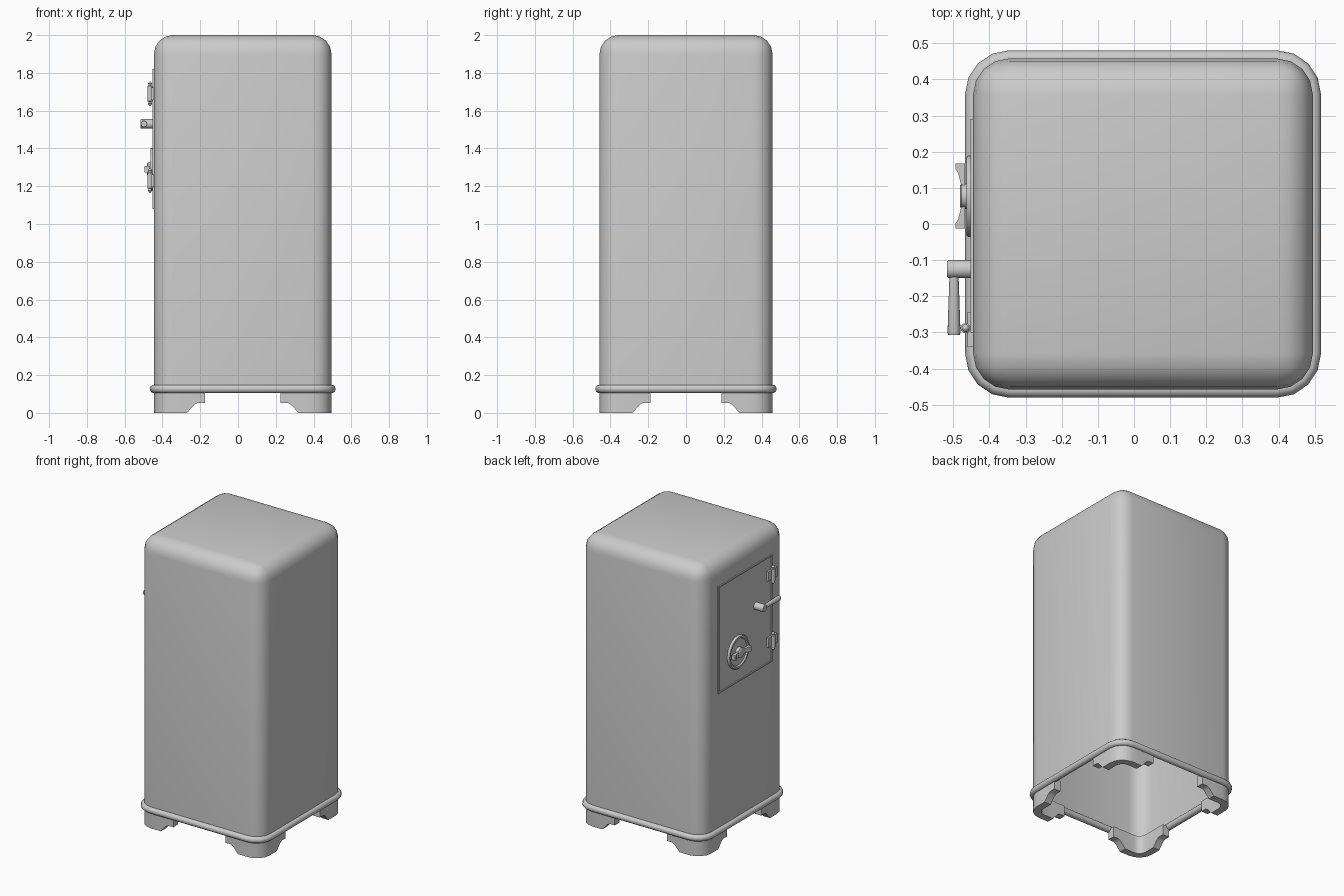
import bpy, bmesh, math
from mathutils import Matrix, Vector

cube = bpy.data.objects.get("Cube")
if cube:
    bpy.data.objects.remove(cube)

grey = bpy.data.materials.new("painted grey metal")
grey.use_nodes = True
GREY = (0.6, 0.6, 0.6, 1)
grey.diffuse_color = GREY
grey.node_tree.nodes["Principled BSDF"].inputs["Base Color"].default_value = GREY

CX, HX, HY = 0.025, 0.47, 0.458    # body centre and half sizes
BASE, TOP, ROUND = 0.127, 2.0, 0.1
FACE = CX - HX                     # wall that carries the door


def finish(name, bm, angle=40):
    bmesh.ops.recalc_face_normals(bm, faces=bm.faces)
    mesh = bpy.data.meshes.new(name)
    bm.to_mesh(mesh)
    bm.free()
    mesh.materials.append(grey)
    mesh.shade_smooth()
    mesh.set_sharp_from_angle(angle=math.radians(angle))
    obj = bpy.data.objects.new(name, mesh)
    bpy.context.collection.objects.link(obj)
    return obj


def new_box(lo, hi):
    lo, hi = Vector(lo), Vector(hi)
    bm = bmesh.new()
    bmesh.ops.create_cube(bm, size=1, matrix=Matrix.Translation((lo + hi) / 2)
                          @ Matrix.Diagonal((*(hi - lo), 1)))
    return bm


def lathe(name, profile, origin, axis, segs=24):
    """Spin (radius, height) points about an axis through origin."""
    bm = bmesh.new()
    verts = [bm.verts.new((r, 0, h)) for r, h in profile]
    edges = [bm.edges.new(pair) for pair in zip(verts, verts[1:])]
    bmesh.ops.spin(bm, geom=verts + edges, cent=(0, 0, 0), axis=(0, 0, 1),
                   angle=math.tau, steps=segs, use_merge=True)
    bmesh.ops.remove_doubles(bm, verts=bm.verts, dist=1e-5)
    turn = Vector((0, 0, 1)).rotation_difference(Vector(axis)).to_matrix().to_4x4()
    bm.transform(Matrix.Translation(origin) @ turn)
    return finish(name, bm)


def corner_arc(r, steps):
    """Quarter circle from the +x side to the +y side."""
    for i in range(steps + 1):
        a = i * math.pi / 2 / steps
        yield r * math.cos(a), r * math.sin(a)


# Body: open-bottomed shell with rounded corners and top
bm = new_box((CX - HX, -HY, BASE), (CX + HX, HY, TOP))
bmesh.ops.delete(bm, geom=[f for f in bm.faces if f.normal.z < -0.5], context="FACES")
bmesh.ops.bevel(bm, geom=[e for e in bm.edges if not e.is_boundary], offset=ROUND,
                segments=4, profile=0.5, affect="EDGES", clamp_overlap=True)
finish("body_shell", bm)

# Base moulding: round bead swept round the bottom of the body
path = []
for q in range(4):
    sx, sy = ((1, 1), (-1, 1), (-1, -1), (1, -1))[q]
    arc = [(CX + sx * (HX - ROUND + x), sy * (HY - ROUND + y))
           for x, y in corner_arc(ROUND, 4)]
    path += arc if q % 2 == 0 else arc[::-1]
bm = bmesh.new()
rings = []
for x, y in path:
    dx = x - max(CX - HX + ROUND, min(CX + HX - ROUND, x))
    dy = y - max(-HY + ROUND, min(HY - ROUND, y))
    out = Vector((dx, dy, 0)).normalized()
    rings.append([bm.verts.new(Vector((x, y, BASE)) + 0.0225 * (
        out * math.cos(a) + Vector((0, 0, math.sin(a)))))
        for a in (k * math.tau / 10 for k in range(10))])
for a, b in zip(rings, rings[1:] + rings[:1]):
    for k in range(10):
        bm.faces.new((a[k], a[k - 1], b[k - 1], b[k]))
finish("base_moulding", bm)

# Feet: L-shaped corner brackets, wall thickness WALL, with sloped ends
WALL = 0.05
leg = [(0.27, 0.053), (0.23, 0.053), (0.213, 0.043), (0.175, 0)]


def foot(name, sx, sy):
    stations = [((0, -d), (-WALL, -d), z) for d, z in leg]
    for (x, y), (u, v) in zip(corner_arc(ROUND, 4), corner_arc(ROUND - WALL, 4)):
        stations.append(((x - ROUND, y - ROUND), (u - ROUND, v - ROUND), 0))
    stations += [((-d, 0), (-d, -WALL), z) for d, z in reversed(leg)]
    bm = bmesh.new()
    loops = []
    for outer, inner, z in stations:
        loops.append([bm.verts.new((CX + sx * (HX + p[0]), sy * (HY + p[1]), h))
                      for p, h in ((outer, BASE), (inner, BASE), (inner, z), (outer, z))])
    for a, b in zip(loops, loops[1:]):
        for k in range(4):
            bm.faces.new((a[k - 1], a[k], b[k], b[k - 1]))
    bm.faces.new(loops[0])
    bm.faces.new(loops[-1])
    finish(name, bm)


for sx, side in ((1, "left"), (-1, "right")):
    for sy, end in ((-1, "front"), (1, "back")):
        foot(f"{end}_{side}_foot", sx, sy)

# Door: thin slab with a raised border
bm = new_box((FACE - 0.008, -0.3, 1.08), (FACE + 0.01, 0.29, 1.82))
panel = [f for f in bm.faces if f.normal.x < -0.5]
bmesh.ops.inset_region(bm, faces=panel, thickness=0.012)
bmesh.ops.inset_region(bm, faces=panel, thickness=0.003, depth=-0.005)
finish("door", bm, 25)

# Hinges: leaf plate, knuckle and pointed pin
for label, z in (("upper", 1.69), ("lower", 1.23)):
    finish(f"{label}_hinge_leaf",
           new_box((FACE - 0.016, -0.34, z - 0.033), (FACE, -0.243, z + 0.033)))
    half = [(0.014, 0.04), (0.008, 0.043), (0.008, 0.048), (0.011, 0.053),
            (0.007, 0.06), (0, 0.066)]
    profile = [(r, -h) for r, h in reversed(half)] + half
    lathe(f"{label}_hinge_knuckle", profile, (FACE - 0.021, -0.288, z), (0, 0, 1), 12)

# Dial: rimmed disc, hub and winged grip
DY, DZ = 0.077, 1.29
lathe("dial", [(0.113, 0), (0.113, 0.013), (0.108, 0.019), (0.096, 0.019),
               (0.09, 0.01), (0, 0.01)], (FACE, DY, DZ), (-1, 0, 0), 32)
lathe("dial_hub", [(0.035, 0), (0.035, 0.032), (0.03, 0.036), (0, 0.036)],
      (FACE, DY, DZ), (-1, 0, 0))
half = [(0.034, 0.034), (0.065, 0.042), (0.075, 0.049), (0.09, 0.049), (0.09, 0.022)]
outline = half + [(-y, d) for y, d in reversed(half)]
bm = bmesh.new()
face = bm.faces.new([bm.verts.new((FACE - d, DY + y, DZ - 0.017)) for y, d in outline])
side = bmesh.ops.extrude_face_region(bm, geom=[face])["geom"]
bmesh.ops.translate(bm, vec=(0, 0, 0.034),
                    verts=[v for v in side if isinstance(v, bmesh.types.BMVert)])
finish("dial_grip", bm)

# Handle: round boss with a tapered lever
lathe("handle_boss", [(0.025, 0), (0.025, 0.068), (0.022, 0.072), (0, 0.072)],
      (FACE, -0.125, 1.53), (-1, 0, 0))
lathe("handle_lever", [(0, 0), (0.012, 0), (0.018, 0.175), (0.016, 0.182), (0, 0.182)],
      (FACE - 0.053, -0.125, 1.53), (0, -1, 0), 16)
